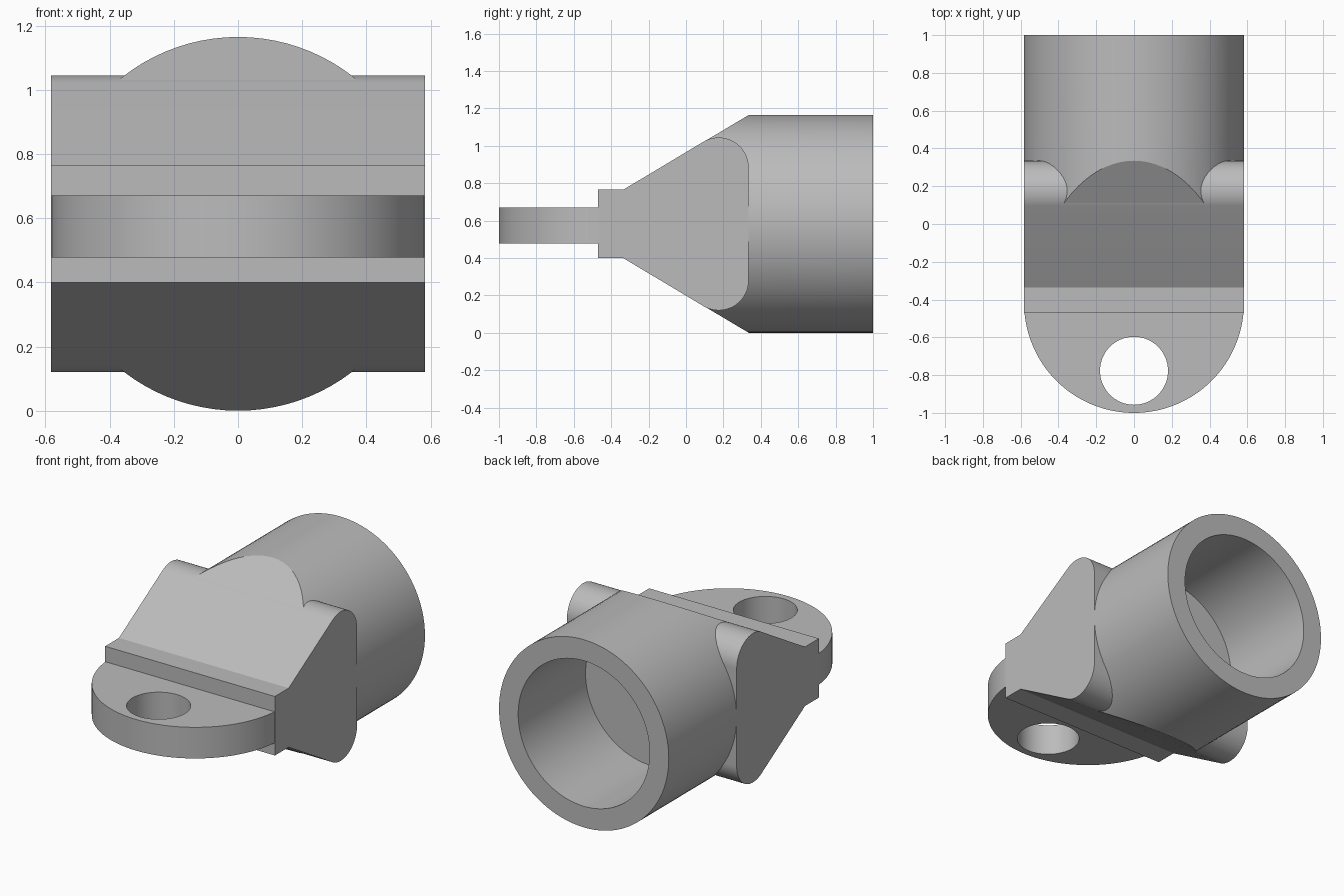
import bpy, bmesh, math
from mathutils import Vector

cube = bpy.data.objects.get("Cube")
if cube:
    bpy.data.objects.remove(cube, do_unlink=True)

R = 0.582            # outer radius and half width
MID = 0.5825         # height of the socket axis
SHOULDER = 0.335     # where the taper meets the full tube
LOW, STEP = 0.183, -0.47   # half height of the front lip, its front face
SLOPE = (R - LOW) / (2 * SHOULDER)

grey = bpy.data.materials.new("plain grey")
grey.use_nodes = True
color = (0.5, 0.5, 0.5, 1)
grey.diffuse_color = color
grey.node_tree.nodes["Principled BSDF"].inputs["Base Color"].default_value = color


def finish(name, bm):
    bmesh.ops.recalc_face_normals(bm, faces=bm.faces)
    mesh = bpy.data.meshes.new(name)
    bm.to_mesh(mesh)
    bm.free()
    mesh.materials.append(grey)
    obj = bpy.data.objects.new(name, mesh)
    bpy.context.collection.objects.link(obj)
    return obj


def smooth(obj):
    bpy.ops.object.select_all(action="DESELECT")
    obj.select_set(True)
    bpy.context.view_layer.objects.active = obj
    bpy.ops.object.shade_smooth_by_angle(angle=math.radians(25))


def prism(name, outline, offset):
    """Extrude a closed outline of 3D points along an offset."""
    bm = bmesh.new()
    face = bm.faces.new([bm.verts.new(p) for p in outline])
    moved = bmesh.ops.extrude_face_region(bm, geom=[face], use_keep_orig=True)
    verts = [g for g in moved["geom"] if isinstance(g, bmesh.types.BMVert)]
    bmesh.ops.translate(bm, verts=verts, vec=offset)
    return finish(name, bm)


def arc(cx, cy, r, start, end, steps):
    angles = [math.radians(start + (end - start) * i / steps) for i in range(steps + 1)]
    return [(cx + r * math.cos(a), cy + r * math.sin(a)) for a in angles]


# Socket: a lathed cup, its closed front trimmed by two sloping planes
bm = bmesh.new()
bore, floor = 0.451, 0.34
profile = [(0, floor), (bore, floor), (bore, 1), (R, 1), (R, -SHOULDER), (0, -SHOULDER)]
verts = [bm.verts.new((r, y, MID)) for r, y in profile]
edges = [bm.edges.new(pair) for pair in zip(verts, verts[1:])]
bmesh.ops.spin(bm, geom=verts + edges, cent=(0, 0, MID), axis=(0, 1, 0),
               angle=math.tau, steps=96, use_merge=True)
bmesh.ops.remove_doubles(bm, verts=bm.verts, dist=0.0001)
for side in (1, -1):
    cut = bmesh.ops.bisect_plane(
        bm, geom=bm.verts[:] + bm.edges[:] + bm.faces[:], clear_outer=True,
        plane_co=(0, SHOULDER, MID + side * R),
        plane_no=Vector((0, -SLOPE, side)).normalized())
    rim = [g for g in cut["geom_cut"] if isinstance(g, bmesh.types.BMEdge)]
    bmesh.ops.holes_fill(bm, edges=rim, sides=0)
smooth(finish("socket", bm))

# Wedge: side profile with a front lip, sloping faces and rounded back corners
tilt = math.degrees(math.atan(SLOPE))
upper = [(STEP, LOW), (-SHOULDER, LOW)] + arc(0.175, 0.302, 0.16, 90 + tilt, 0, 24)
outline = upper + [(y, -h) for y, h in reversed(upper)]
smooth(prism("wedge_block", [(-R, y, MID + h) for y, h in outline], (2 * R, 0, 0)))

# Tongue: round-ended plate with a pin hole
bottom, top = 0.477, 0.67
plan = [(R, -0.4)] + arc(0, R - 1, R, 0, -180, 64) + [(-R, -0.4)]
tongue = prism("tongue", [(x, y, bottom) for x, y in plan], (0, 0, top - bottom))
hole = arc(0, -0.777, 0.18, 0, 360, 64)[:-1]
cutter = prism("pin_hole_cutter", [(x, y, 0.3) for x, y in hole], (0, 0, 0.6))
cutter.hide_render = True
mod = tongue.modifiers.new("pin hole", "BOOLEAN")
mod.operation = "DIFFERENCE"
mod.solver = "EXACT"
mod.object = cutter
bpy.context.view_layer.objects.active = tongue
bpy.ops.object.modifier_apply(modifier=mod.name)
bpy.data.objects.remove(cutter, do_unlink=True)
smooth(tongue)
